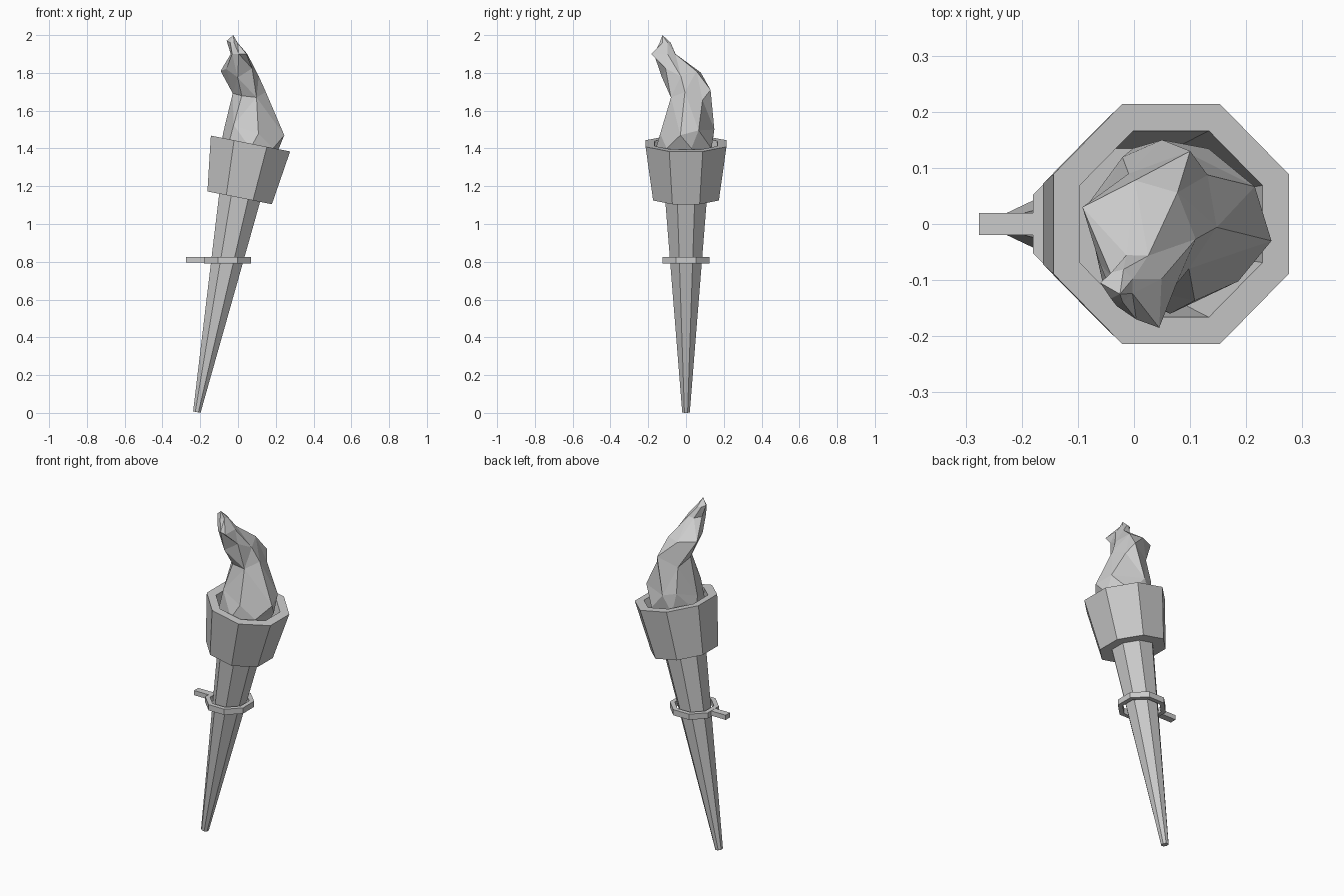
import bpy, bmesh, math
from mathutils import Vector

cube = bpy.data.objects.get("Cube")
if cube:
    bpy.data.objects.remove(cube, do_unlink=True)

TILT = math.radians(11.3)
BASE = Vector((-0.218, 0, 0.004))

grey = bpy.data.materials.new("plain_grey")
grey.use_nodes = True
grey.diffuse_color = (0.6, 0.6, 0.6, 1)
grey.node_tree.nodes["Principled BSDF"].inputs["Base Color"].default_value = (0.6, 0.6, 0.6, 1)


def finish(bm, name):
    bmesh.ops.recalc_face_normals(bm, faces=bm.faces[:])
    mesh = bpy.data.meshes.new(name)
    bm.to_mesh(mesh)
    bm.free()
    mesh.materials.append(grey)
    obj = bpy.data.objects.new(name, mesh)
    bpy.context.collection.objects.link(obj)
    return obj


def bridge(bm, low, high):
    n = len(low)
    for i in range(n):
        j = (i + 1) % n
        bm.faces.new((low[i], low[j], high[j], high[i]))


def octagons(name, profile, closed=False):
    """Loft flat-sided octagons through (apothem, height) pairs."""
    bm = bmesh.new()
    rings = []
    for apothem, z in profile:
        r = apothem / math.cos(math.pi / 8)
        angles = [(i + 0.5) * math.pi / 4 for i in range(8)]
        rings.append([bm.verts.new((r * math.cos(a), r * math.sin(a), z)) for a in angles])
    for low, high in zip(rings, rings[1:]):
        bridge(bm, low, high)
    if closed:
        bridge(bm, rings[-1], rings[0])
    else:
        bm.faces.new(rings[0])
        bm.faces.new(rings[-1])
    return finish(bm, name)


# Tilted handle and hollow cup
handle = octagons("handle", [(0.02, 0), (0.111, 1.165)])
cup = octagons("cup", [(0.174, 1.157), (0.214, 1.45), (0.166, 1.45), (0.135, 1.2)])
for part in (handle, cup):
    part.location = BASE
    part.rotation_euler.y = TILT

# Level wall ring with its bracket
ring = octagons("holder_ring", [(0.125, -0.017), (0.125, 0.017), (0.1, 0.017), (0.1, -0.017)], closed=True)
ring.location = (-0.055, 0, 0.808)
bm = bmesh.new()
bmesh.ops.create_cube(bm, size=1)
bmesh.ops.scale(bm, vec=(0.105, 0.04, 0.028), verts=bm.verts)
bracket = finish(bm, "holder_bracket")
bracket.location = (-0.2235, 0, 0.81)

# Flame: twisted rings given as height, x range, y range
SIDES = 7
levels = [
    (1.21, -0.06, 0.13, -0.10, 0.10),
    (1.40, -0.09, 0.22, -0.16, 0.15),
    (1.50, -0.08, 0.23, -0.14, 0.15),
    (1.68, -0.03, 0.15, -0.09, 0.13),
    (1.80, -0.07, 0.11, -0.13, 0.08),
    (1.90, -0.04, 0.05, -0.17, -0.05),
    (1.96, -0.05, 0.0, -0.14, -0.08),
]
bm = bmesh.new()
rings = []
for k, (z, x0, x1, y0, y1) in enumerate(levels):
    ring_verts = []
    for i in range(SIDES):
        a = math.tau * i / SIDES + 0.22 * k
        lift = 0.025 * math.sin(3 * a + k) if 1 < k < 5 else 0
        x = (x0 + x1) / 2 + (x1 - x0) / 2 * math.cos(a)
        y = (y0 + y1) / 2 + (y1 - y0) / 2 * math.sin(a)
        ring_verts.append(bm.verts.new((x, y, z + lift)))
    rings.append(ring_verts)
for low, high in zip(rings, rings[1:]):
    bridge(bm, low, high)
bm.faces.new(rings[0])
tip = bm.verts.new((-0.025, -0.125, 2.0))
top = rings[-1]
for i in range(SIDES):
    bm.faces.new((top[i], top[(i + 1) % SIDES], tip))

# Pull the nearest corners out into tongues
tongues = [(0.245, -0.03, 1.47), (-0.092, 0.03, 1.81), (0.045, -0.185, 1.9),
           (-0.06, -0.105, 1.97), (0.1, 0.13, 1.71), (0.05, 0.15, 1.5)]
for point in tongues:
    target = Vector(point)
    nearest = min((v for v in bm.verts if v is not tip), key=lambda v: (v.co - target).length)
    nearest.co = target
bmesh.ops.triangulate(bm, faces=bm.faces[:])
finish(bm, "flame")
